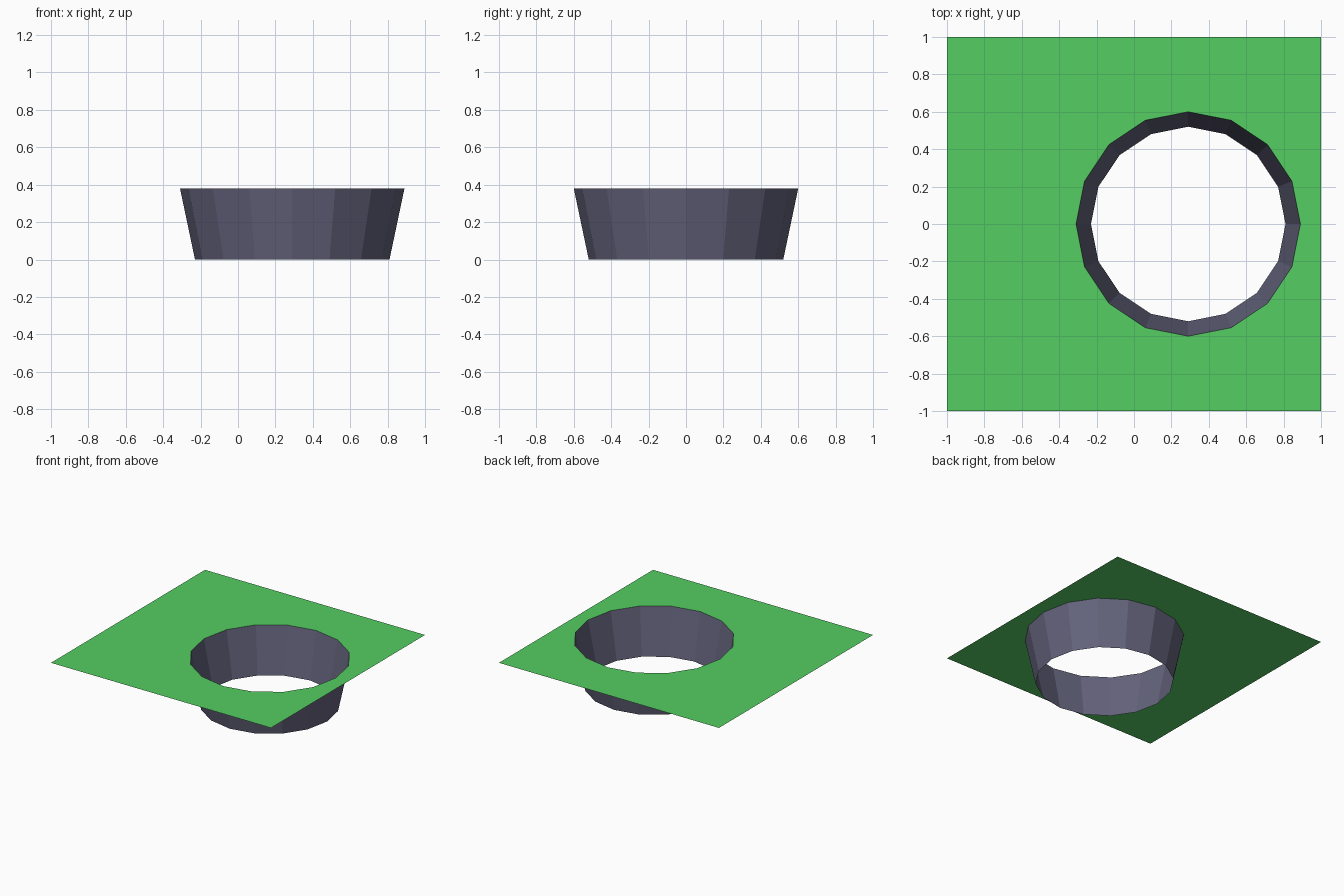
import bpy
import bmesh
from math import cos, sin, tau

SIDES = 16
CENTRE_X = 0.29
TOP_Z = 0.38
RIM_RADIUS, BASE_RADIUS = 0.6, 0.52

old = bpy.data.objects.get("Cube")
if old:
    bpy.data.objects.remove(old, do_unlink=True)


def make_material(name, rgb):
    mat = bpy.data.materials.new(name)
    mat.use_nodes = True
    color = (*rgb, 1)
    mat.diffuse_color = color
    mat.node_tree.nodes["Principled BSDF"].inputs["Base Color"].default_value = color
    return mat


def make_object(name, bm, mat):
    mesh = bpy.data.meshes.new(name)
    bm.to_mesh(mesh)
    bm.free()
    mesh.materials.append(mat)
    obj = bpy.data.objects.new(name, mesh)
    bpy.context.collection.objects.link(obj)
    return obj


def ring(bm, radius, z):
    angles = [tau * i / SIDES for i in range(SIDES)]
    return [bm.verts.new((CENTRE_X + radius * cos(a), radius * sin(a), z)) for a in angles]


def loop_edges(bm, verts):
    return [bm.edges.new((v, verts[i - 1])) for i, v in enumerate(verts)]


grass = make_material("grass green", (0.089, 0.62, 0.122))
slate = make_material("slate grey", (0.127, 0.125, 0.202))

# Flat square sheet with a round opening
bm = bmesh.new()
corners = [bm.verts.new((x, y, TOP_Z)) for x, y in ((-1, -1), (1, -1), (1, 1), (-1, 1))]
outline = loop_edges(bm, corners) + loop_edges(bm, ring(bm, RIM_RADIUS, TOP_Z))
bmesh.ops.triangle_fill(bm, use_beauty=True, edges=outline, normal=(0, 0, 1))
for face in bm.faces:
    face.normal_update()
    if face.normal.z < 0:
        face.normal_flip()
make_object("ground_sheet", bm, grass)

# Open tapered wall below the opening, facing inward
bm = bmesh.new()
top, base = ring(bm, RIM_RADIUS, TOP_Z), ring(bm, BASE_RADIUS, 0)
for i in range(SIDES):
    bm.faces.new((top[i - 1], top[i], base[i], base[i - 1]))
make_object("hole_wall", bm, slate)
